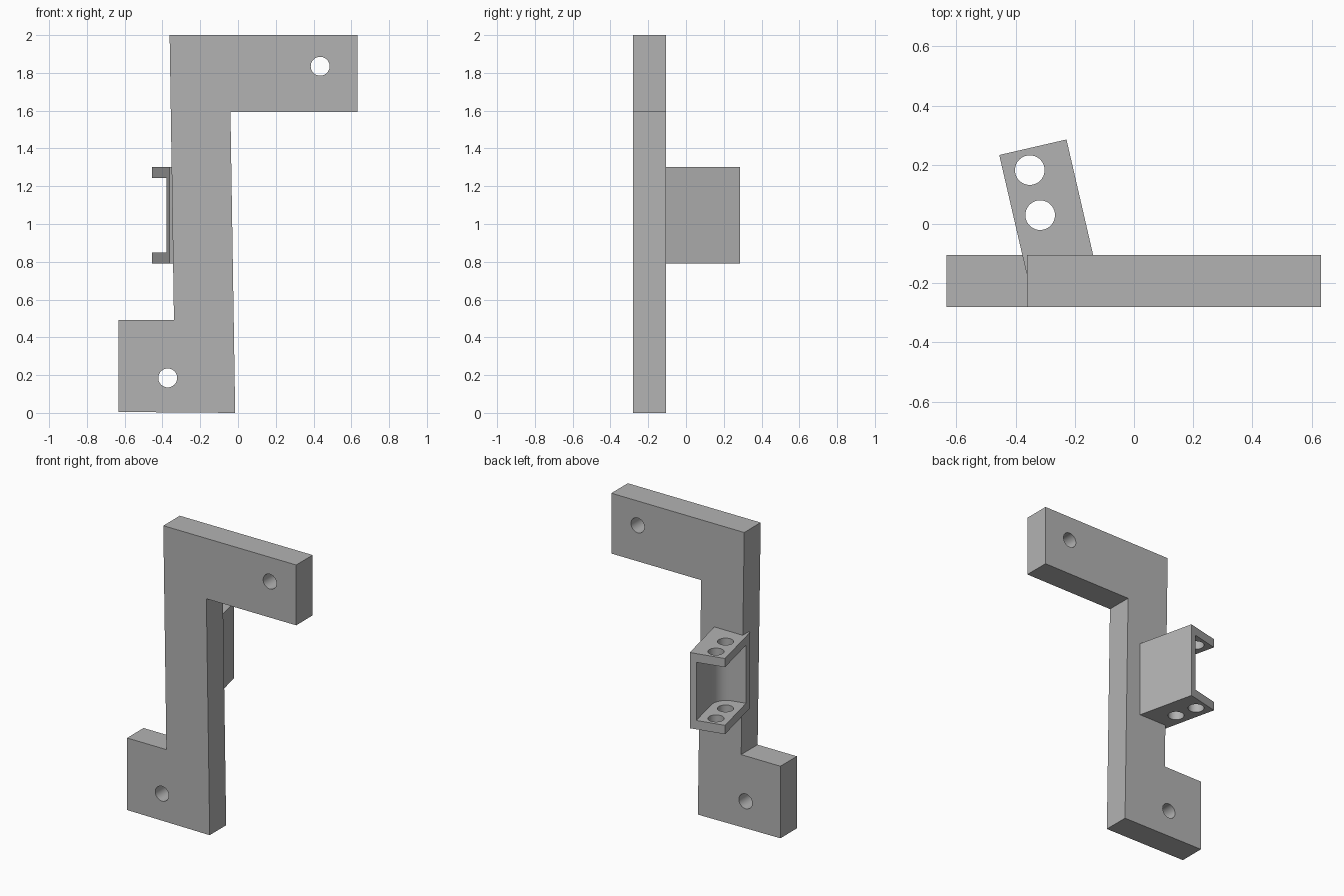
import bpy
import bmesh
from math import sin, cos, pi, radians
from mathutils import Matrix

cube = bpy.data.objects.get("Cube")
if cube:
    bpy.data.objects.remove(cube)

grey = bpy.data.materials.new("grey")
grey.use_nodes = True
grey.diffuse_color = (0.45, 0.45, 0.45, 1)
grey.node_tree.nodes["Principled BSDF"].inputs["Base Color"].default_value = (0.45, 0.45, 0.45, 1)


def prism(name, profile, low, high, matrix=Matrix()):
    """Extrude a flat outline along local z, then place it."""
    bm = bmesh.new()
    face = bm.faces.new([bm.verts.new((x, y, low)) for x, y in profile])
    top = bmesh.ops.extrude_face_region(bm, geom=[face])["geom"]
    verts = [v for v in top if isinstance(v, bmesh.types.BMVert)]
    bmesh.ops.translate(bm, verts=verts, vec=(0, 0, high - low))
    bmesh.ops.recalc_face_normals(bm, faces=bm.faces)
    mesh = bpy.data.meshes.new(name)
    bm.to_mesh(mesh)
    bm.free()
    mesh.transform(matrix)
    mesh.materials.append(grey)
    obj = bpy.data.objects.new(name, mesh)
    bpy.context.collection.objects.link(obj)
    return obj


def arc(cx, cy, radius, start, end, steps):
    angles = [start + (end - start) * i / steps for i in range(steps + 1)]
    return [(cx + radius * cos(a), cy + radius * sin(a)) for a in angles]


def circle(cx, cy, radius):
    return arc(cx, cy, radius, 0, 2 * pi, 48)[:-1]


def cut(obj, cutters):
    """Subtract the cutters, then shade curved walls smooth."""
    bpy.ops.object.select_all(action="DESELECT")
    bpy.context.view_layer.objects.active = obj
    obj.select_set(True)
    for cutter in cutters:
        cutter.hide_render = True
        mod = obj.modifiers.new("cut", "BOOLEAN")
        mod.operation = "DIFFERENCE"
        mod.solver = "EXACT"
        mod.object = cutter
        bpy.ops.object.modifier_apply(modifier=mod.name)
        bpy.data.objects.remove(cutter)
    bpy.ops.object.shade_smooth_by_angle(angle=radians(30))


# Upright mounting plate with offset arms, drawn in x-z and extruded along y
upright = Matrix.Rotation(pi / 2, 4, "X")
outline = [(-0.633, 0.005), (-0.015, 0), (-0.04, 1.592), (0.632, 1.592),
           (0.632, 2), (-0.362, 2), (-0.339, 0.492), (-0.633, 0.492)]
plate = prism("mounting_plate", outline, 0.105, 0.281, upright)
cut(plate, [prism("bolt_hole", circle(x, z, 0.05), 0, 0.4, upright)
            for x, z in [(0.435, 1.835), (-0.372, 0.185)]])

# Angled channel bracket: local x runs across it, local y toward its free end
width, length = 0.233, 0.41
place = Matrix.Translation((-0.455, 0.233, 0)) @ Matrix.Rotation(radians(13), 4, "Z")
bracket = prism("channel_bracket",
                [(0, 0), (width, 0), (width, -length), (0, -length)], 0.79, 1.302, place)

# Open pocket with a rounded inner corner, and holes through both flanges
pocket = [(-0.1, 0.1), (-0.1, -0.345)] + arc(0.09, -0.245, 0.1, -pi / 2, 0, 16) + [(0.19, 0.1)]
cutters = [prism("pocket", pocket, 0.85, 1.243, place)]
cutters += [prism("pin_hole", circle(0.089, y, 0.05), 0.6, 1.5, place) for y in (-0.073, -0.229)]
cut(bracket, cutters)
